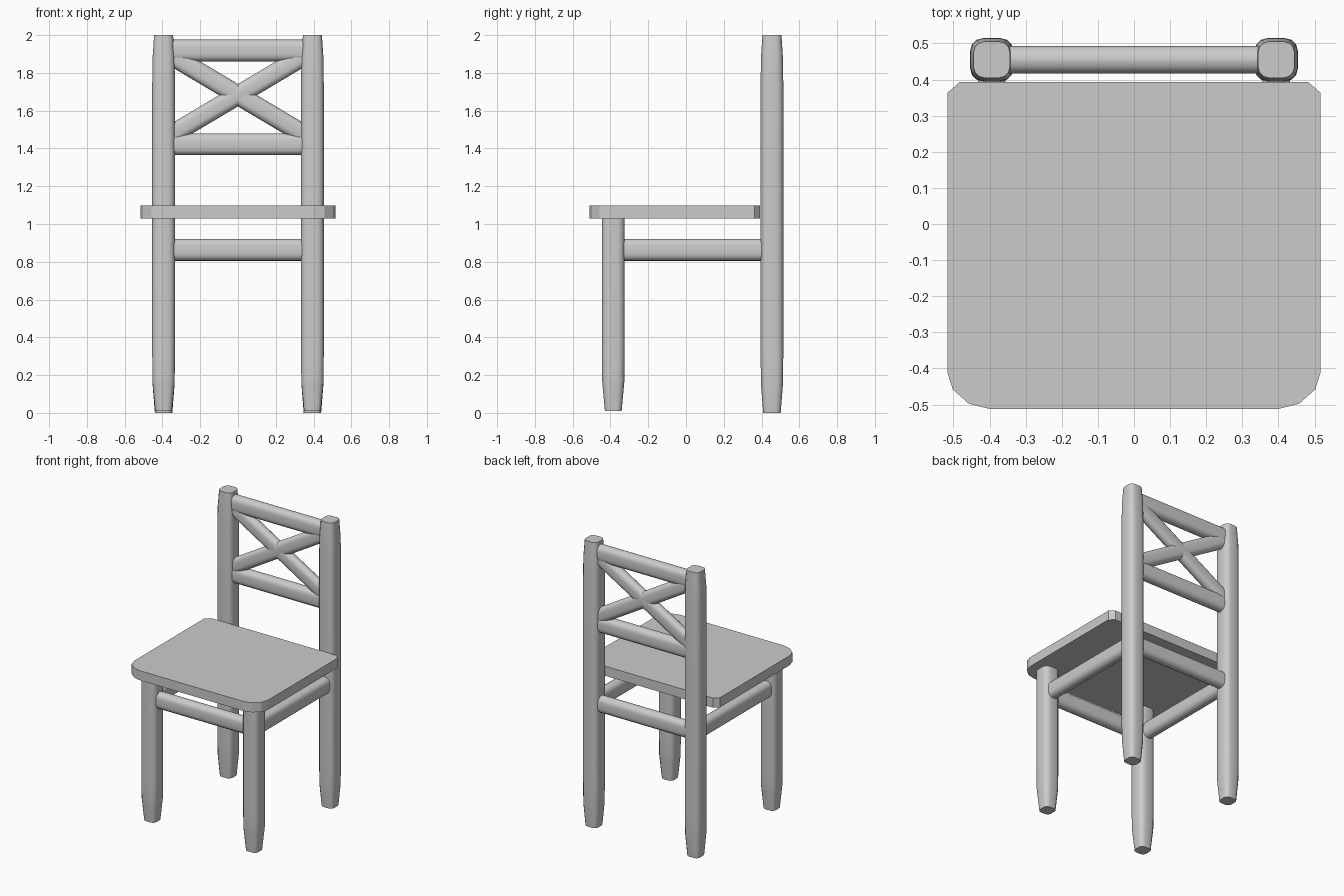
import bpy, bmesh
from math import sin, cos, pi, radians
from mathutils import Vector

if "Cube" in bpy.data.objects:
    bpy.data.objects.remove(bpy.data.objects["Cube"])


def rounded_rect(hw, hh, r, segs):
    """Counter-clockwise rounded rectangle outline."""
    pts = []
    for i, (sx, sy) in enumerate([(1, 1), (-1, 1), (-1, -1), (1, -1)]):
        for k in range(segs + 1):
            a = (i + k / segs) * pi / 2
            pts.append((sx * (hw - r) + r * cos(a), sy * (hh - r) + r * sin(a)))
    return pts


def loft(name, outline, stations, u, v, smooth=True):
    """Sweep an outline (in axes u, v) through (position, scale) stations."""
    u, v = Vector(u), Vector(v)
    bm = bmesh.new()
    rings = [[bm.verts.new(Vector(p) + (u * a + v * b) * s) for a, b in outline]
             for p, s in stations]
    n = len(outline)
    for r0, r1 in zip(rings, rings[1:]):
        for i in range(n):
            j = (i + 1) % n
            bm.faces.new((r0[i], r0[j], r1[j], r1[i]))
    bm.faces.new(rings[0][::-1])
    bm.faces.new(rings[-1])
    bmesh.ops.recalc_face_normals(bm, faces=bm.faces)
    mesh = bpy.data.meshes.new(name)
    bm.to_mesh(mesh)
    bm.free()
    ob = bpy.data.objects.new(name, mesh)
    bpy.context.collection.objects.link(ob)
    if smooth:
        bpy.ops.object.select_all(action='DESELECT')
        ob.select_set(True)
        bpy.context.view_layer.objects.active = ob
        bpy.ops.object.shade_smooth_by_angle(angle=radians(40))
    return ob


X, Y, Z = (1, 0, 0), (0, 1, 0), (0, 0, 1)
LEG_X, BACK_Y, FRONT_Y = 0.394, 0.455, -0.385
leg_section = rounded_rect(0.06, 0.06, 0.036, 3)
rail_section = rounded_rect(0.0385, 0.058, 0.036, 4)
slat_section = rounded_rect(0.035, 0.051, 0.033, 4)

# Legs: the back pair runs up to form the backrest posts
back_levels = [(0, 0.77), (0.15, 0.97), (0.3, 1), (1.75, 1), (1.88, 0.97), (2.0, 0.84)]
front_levels = [(0.01, 0.74), (0.155, 0.96), (0.17, 0.98), (0.3, 1), (1.035, 1)]
for side, sx in (("left", -1), ("right", 1)):
    x = sx * LEG_X
    loft(f"back_leg_{side}", leg_section,
         [((x, BACK_Y, z), s) for z, s in back_levels], X, Y)
    loft(f"front_leg_{side}", leg_section,
         [((x, FRONT_Y, z), s) for z, s in front_levels], X, Y)
    # Side rail between front and back leg
    loft(f"side_rail_{side}", rail_section,
         [((x, -0.335, 0.863), 1), ((x, 0.405, 0.863), 1)], X, Z)

# Cross rails under the seat and in the backrest
for name, y, z in (("front_rail", FRONT_Y, 0.863), ("back_rail", BACK_Y, 0.863),
                   ("backrest_lower_rail", BACK_Y, 1.422),
                   ("backrest_top_rail", BACK_Y, 1.918)):
    loft(name, rail_section, [((-0.345, y, z), 1), ((0.345, y, z), 1)], Y, Z)

# Crossed backrest slats
for name, s in (("slat_rising", 1), ("slat_falling", -1)):
    end = Vector((0.345, 0, 0.205 * s))
    mid = Vector((0, BACK_Y, 1.682))
    # Vertical end cuts, so the section is sheared along z
    loft(name, slat_section, [(mid - end, 1), (mid + end, 1)], Y, (0, 0, 1.17))

# Seat with rounded front corners and clipped back corners
half = [(0.40, -0.512), (0.457, -0.498), (0.502, -0.458), (0.517, -0.41),
        (0.517, 0.363), (0.483, 0.393)]
loft("seat", half + [(-x, y) for x, y in reversed(half)],
     [((0, 0, 1.03), 1), ((0, 0, 1.097), 1)], X, Y, smooth=False)
